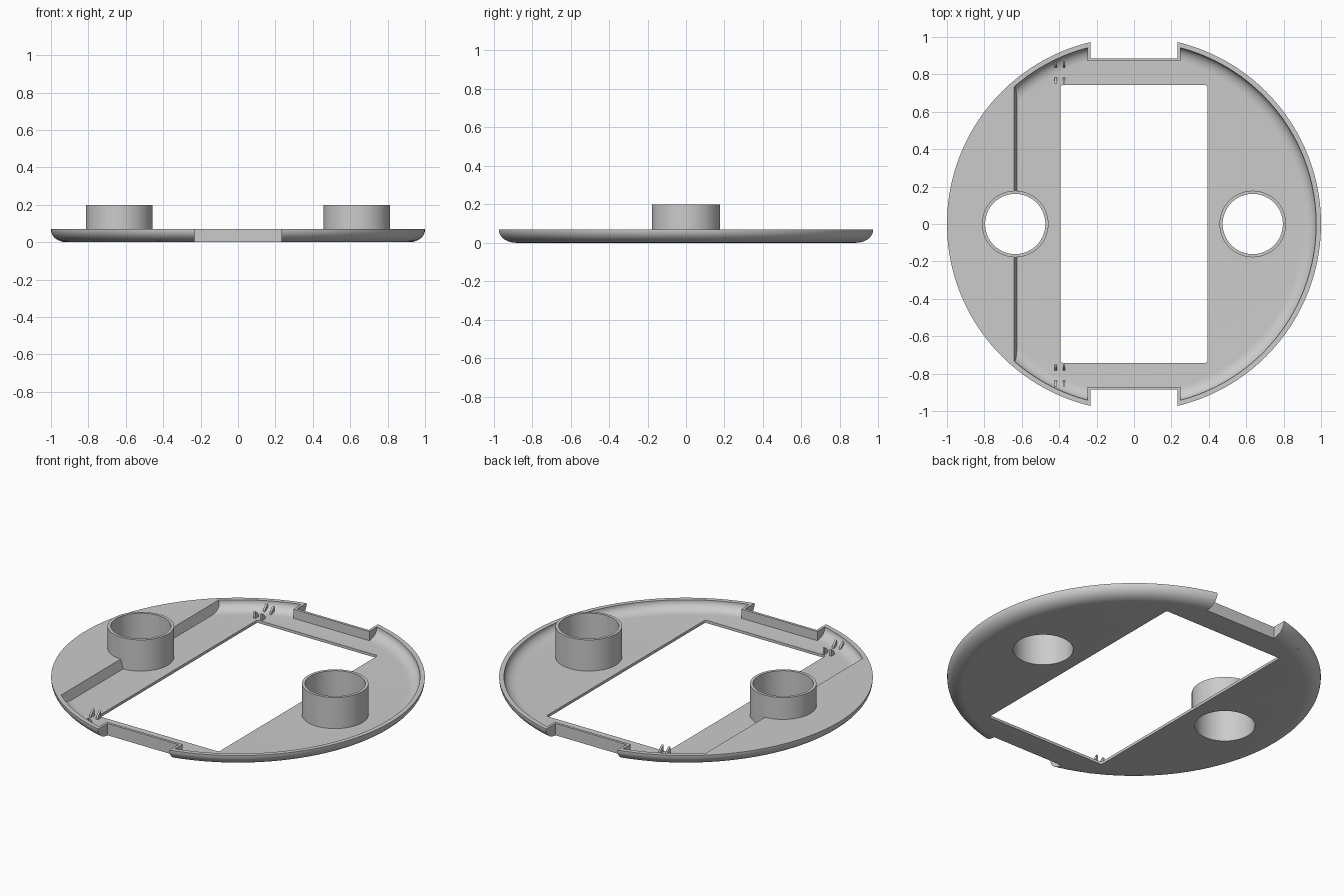
import bpy, bmesh, math

if "Cube" in bpy.data.objects:
    bpy.data.objects.remove(bpy.data.objects["Cube"])

SEG = 160
H, FLOOR = 0.07, 0.016        # rim height, floor thickness
TX, TR, TI = 0.635, 0.178, 0.161  # tower centre, outer and inner radius


def finish(bm, name, cutter=False):
    bmesh.ops.recalc_face_normals(bm, faces=bm.faces[:])
    me = bpy.data.meshes.new(name)
    bm.to_mesh(me)
    bm.free()
    ob = bpy.data.objects.new(name, me)
    bpy.context.collection.objects.link(ob)
    ob.hide_render = cutter
    return ob


def lathe(name, profile, cx=0.0, seg=SEG, tube=False, cutter=False):
    bm = bmesh.new()
    rings = [[bm.verts.new((cx + r * math.cos(2 * math.pi * i / seg),
                            r * math.sin(2 * math.pi * i / seg), z))
              for i in range(seg)] for r, z in profile]
    pairs = list(zip(rings, rings[1:]))
    if tube:
        pairs.append((rings[-1], rings[0]))
    else:
        bm.faces.new(rings[0])
        bm.faces.new(rings[-1])
    for a, b in pairs:
        for i in range(seg):
            j = (i + 1) % seg
            bm.faces.new((a[i], a[j], b[j], b[i]))
    return finish(bm, name, tube is False and cutter)


def prism(name, pts, axis, lo, hi, cutter=False):
    """Extrude a 2D outline along x, y or z."""
    place = {'x': lambda p, t: (t, p[0], p[1]),
             'y': lambda p, t: (p[0], t, p[1]),
             'z': lambda p, t: (p[0], p[1], t)}[axis]
    bm = bmesh.new()
    a = [bm.verts.new(place(p, lo)) for p in pts]
    b = [bm.verts.new(place(p, hi)) for p in pts]
    bm.faces.new(a)
    bm.faces.new(b)
    for i in range(len(pts)):
        j = (i + 1) % len(pts)
        bm.faces.new((a[i], a[j], b[j], b[i]))
    return finish(bm, name, cutter)


def rect(x0, x1, y0, y1):
    return [(x0, y0), (x1, y0), (x1, y1), (x0, y1)]


def boolean(ob, cutter, op='DIFFERENCE'):
    m = ob.modifiers.new('cut', 'BOOLEAN')
    m.operation, m.solver, m.object = op, 'EXACT', cutter
    bpy.context.view_layer.objects.active = ob
    bpy.ops.object.modifier_apply(modifier=m.name)


def arc(r, z, rr, rz, n=10):
    """Quarter round from the flat bottom out to the upright side."""
    return [(r - rr + rr * math.sin(math.pi / 2 * i / n),
             z + rz - rz * math.cos(math.pi / 2 * i / n)) for i in range(n + 1)]


# Rounded saucer body, one copy for each half
outer = arc(1.0, 0, 0.085, 0.066) + [(1.0, H)]
dish = lathe('dish', outer)
segment = lathe('raised_segment', outer)

# Hollow of the dish, leaving walls around the two notches
cavity = lathe('cavity_cutter', arc(0.974, FLOOR, 0.07, 0.05) + [(0.974, 0.12)], cutter=True)
helpers = [cavity]
for s in (-1, 1):
    y0, y1 = sorted((s * 0.871, s * 1.2))
    wall = prism('wall_keeper', rect(-0.248, 0.248, y0, y1), 'z', -0.1, 0.3, True)
    boolean(cavity, wall)
    helpers.append(wall)
boolean(dish, cavity)

# Sloping joint between dish and raised segment
joint = prism('joint_cutter', [(-1.5, -0.2), (-0.5633, -0.2), (-0.6797, 0.2), (-1.5, 0.2)],
              'y', -1.5, 1.5, True)
helpers.append(joint)
boolean(dish, joint)
boolean(segment, joint, 'INTERSECT')

# Notches
for s in (-1, 1):
    y0, y1 = sorted((s * 0.886, s * 1.2))
    notch = prism('notch_cutter', rect(-0.233, 0.233, y0, y1), 'z', -0.1, 0.3, True)
    boolean(dish, notch)
    helpers.append(notch)

# Large window with small corner rounds
corners = []
for k, (sx, sy) in enumerate(((1, 1), (-1, 1), (-1, -1), (1, -1))):
    for i in range(5):
        a = math.pi / 2 * (k + i / 4)
        corners.append((sx * 0.382 + 0.012 * math.cos(a), sy * 0.73 + 0.012 * math.sin(a)))
window = prism('window_cutter', corners, 'z', -0.1, 0.3, True)
boolean(dish, window)
helpers.append(window)

# Towers with through holes
for side, cx in (('left', -TX), ('right', TX)):
    hole = lathe('hole_cutter', [(TR, -0.1), (TR, 0.3)], cx, 96, cutter=True)
    helpers.append(hole)
    boolean(dish, hole)
    if cx < 0:
        boolean(segment, hole)
    tower = lathe(side + '_tower', [(TR, 0), (TR, 0.2), (TI, 0.2), (TI, 0)], cx, 96, tube=True)

# Small curved cable hooks in two groups of four
for x in (-0.418, -0.374):
    for y in (-0.852, -0.767, 0.767, 0.852):
        s = 1 if abs(y) > 0.8 else -1
        s *= 1 if y > 0 else -1
        pts = [(y - s * 0.016, 0.010), (y + s * 0.016, 0.010), (y + s * 0.016, 0.056),
               (y + s * 0.004, 0.050), (y - s * 0.008, 0.038), (y - s * 0.014, 0.026)]
        prism('cable_hook', pts, 'x', x - 0.006, x + 0.006)

for h in helpers:
    bpy.data.objects.remove(h)

# Smooth curved faces, keep edges sharp
bpy.ops.object.select_all(action='SELECT')
bpy.context.view_layer.objects.active = dish
bpy.ops.object.shade_smooth_by_angle(angle=math.radians(30))
